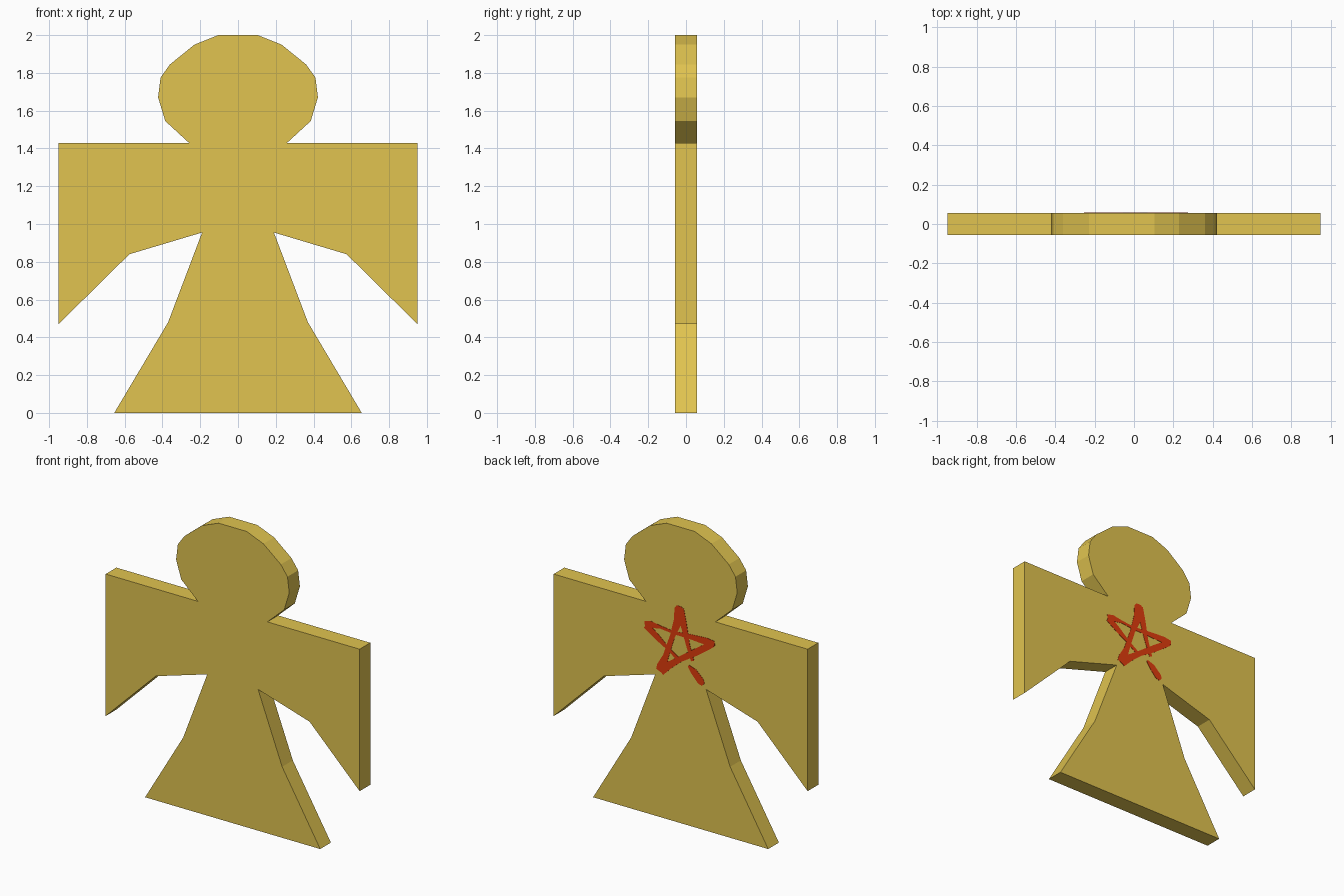
import bpy, bmesh
from mathutils import Vector

if "Cube" in bpy.data.objects:
    bpy.data.objects.remove(bpy.data.objects["Cube"])

HALF = 0.057  # half thickness of the slab


def material(name, rgb):
    m = bpy.data.materials.new(name)
    m.diffuse_color = (*rgb, 1)
    m.use_nodes = True
    m.node_tree.nodes["Principled BSDF"].inputs["Base Color"].default_value = m.diffuse_color
    return m


def add_object(name, bm, mat):
    bmesh.ops.recalc_face_normals(bm, faces=bm.faces)
    me = bpy.data.meshes.new(name)
    bm.to_mesh(me)
    bm.free()
    me.materials.append(mat)
    ob = bpy.data.objects.new(name, me)
    bpy.context.collection.objects.link(ob)
    return ob


def extrude_outline(bm, pts, y0, y1):
    face = bm.faces.new([bm.verts.new((x, y0, z)) for x, z in pts])
    new = bmesh.ops.extrude_face_region(bm, geom=[face])["geom"]
    bmesh.ops.translate(bm, vec=(0, y1 - y0, 0),
                        verts=[v for v in new if isinstance(v, bmesh.types.BMVert)])


gold = material("gold", (0.75, 0.55, 0.08))
red = material("red paint", (0.75, 0.045, 0.004))

# Angel slab: half outline from head to hem, mirrored
half = [(0.105, 2.0), (0.23, 1.95), (0.36, 1.845), (0.41, 1.775), (0.423, 1.67),
        (0.385, 1.545), (0.26, 1.43), (0.95, 1.43), (0.95, 0.47), (0.575, 0.84),
        (0.19, 0.955), (0.37, 0.48), (0.655, 0.0)]
bm = bmesh.new()
extrude_outline(bm, half + [(-x, z) for x, z in reversed(half)], -HALF, HALF)
angel = add_object("angel_slab", bm, gold)

# Hand-painted star on the back: brush strokes as (x, z, width)
strokes = [
    [(0.01, 1.465, .04), (0.01, 1.44, .07), (0.02, 1.36, .06), (0.06, 1.25, .035),
     (0.11, 1.10, .04), (0.14, 1.02, .07), (0.155, 0.985, .06)],
    [(0.005, 1.45, .06), (-0.02, 1.36, .05), (-0.055, 1.22, .03), (-0.09, 1.12, .025)],
    [(-0.06, 1.08, .015), (-0.10, 1.05, .05), (-0.15, 1.00, .055), (-0.17, 0.982, .03)],
    [(0.26, 1.27, .05), (0.18, 1.215, .045), (0.10, 1.16, .025), (0.01, 1.10, .025)],
    [(0.268, 1.28, .03), (0.22, 1.285, .045), (0.15, 1.285, .02), (0.05, 1.275, .02),
     (-0.08, 1.28, .035), (-0.20, 1.28, .05), (-0.255, 1.282, .03)],
    [(-0.24, 1.275, .04), (-0.12, 1.19, .045), (0.0, 1.11, .035), (0.08, 1.05, .045),
     (0.15, 0.99, .06)],
]
bm = bmesh.new()
for s in strokes:
    left, right = [], []
    for i, (x, z, w) in enumerate(s):
        a, b = s[max(i - 1, 0)], s[min(i + 1, len(s) - 1)]
        d = Vector((b[0] - a[0], b[1] - a[1])).normalized() * w / 2
        left.append((x - d.y, z + d.x))
        right.append((x + d.y, z - d.x))
    extrude_outline(bm, left + right[::-1], HALF - 0.001, HALF + 0.002)
add_object("painted_star", bm, red)
